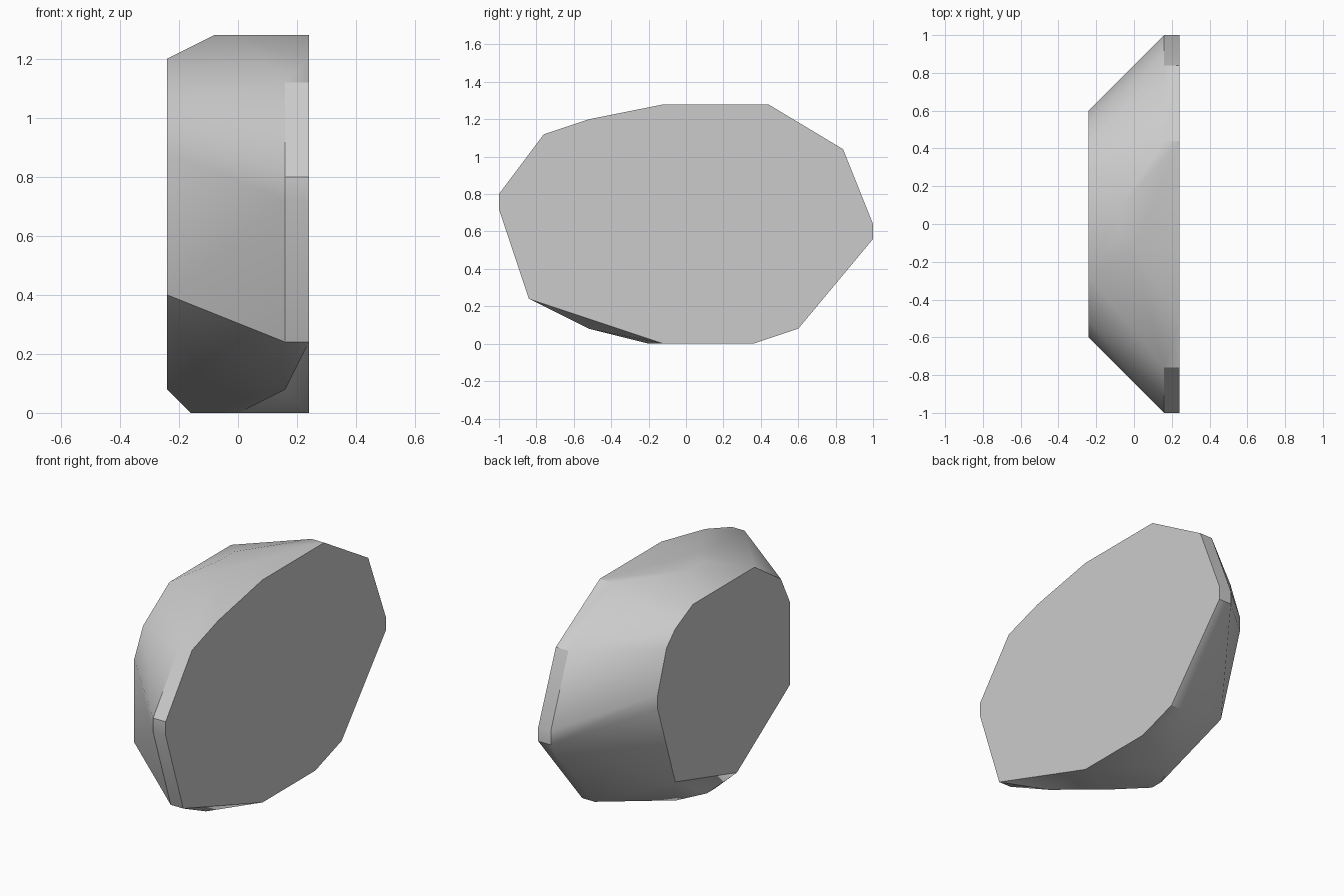
import bpy
import bmesh
import math

default_cube = bpy.data.objects.get("Cube")
if default_cube:
    bpy.data.objects.remove(default_cube, do_unlink=True)

# All profile points are counted in steps of this size
STEP = 0.04

# Wide flat face on the left side, as (y, z)
wide_face = [(-25, 20), (-25, 18), (-21, 6), (-3, 0), (9, 0), (15, 2),
             (25, 14), (25, 16), (21, 26), (11, 32), (-3, 32),
             (-13, 30), (-19, 28)]

# Rim behind the wide face, a thin band at the front, back and underside
rim = [(-25, 20), (-25, 18), (-21, 6), (-13, 2), (15, 2), (25, 14),
       (25, 16), (21, 26), (11, 32), (-19, 28)]

# Narrow flat face on the right side
narrow_face = [(-15, 22), (-15, 10), (-3, 2), (11, 6), (15, 18), (15, 20),
               (13, 26), (11, 28), (7, 30), (-7, 30), (-13, 26)]

# Loose corners of the top and the underside, as (x, y)
top_corners = [(-2, 2), (-2, -1), (0, -3)]
bottom_corners = [(-2, 5), (-4, 1), (-4, -1), (0, -5)]


def slice_at(x, profile):
    """Place a side profile at one x position."""
    return [(x, y, z) for y, z in profile]


def level_at(z, corners):
    """Place plan corners at one height."""
    return [(x, y, z) for x, y in corners]


def make_material(name, colour):
    material = bpy.data.materials.new(name)
    material.use_nodes = True
    material.diffuse_color = colour
    for node in material.node_tree.nodes:
        if node.type == 'BSDF_PRINCIPLED':
            node.inputs["Base Color"].default_value = colour
    return material


def make_hull(name, points, material):
    """Wrap the points in a closed convex body."""
    bm = bmesh.new()
    for point in points:
        bm.verts.new([STEP * value for value in point])
    result = bmesh.ops.convex_hull(bm, input=bm.verts[:])
    unused = [item for item in result["geom_interior"]
              if isinstance(item, bmesh.types.BMVert)]
    bmesh.ops.delete(bm, geom=unused, context='VERTS')

    # Merge the triangles of each flat side into one face
    bmesh.ops.dissolve_limit(bm, angle_limit=math.radians(0.5),
                             verts=bm.verts[:], edges=bm.edges[:])
    bmesh.ops.recalc_face_normals(bm, faces=bm.faces[:])

    mesh = bpy.data.meshes.new(name)
    bm.to_mesh(mesh)
    bm.free()
    mesh.materials.append(material)
    obj = bpy.data.objects.new(name, mesh)
    bpy.context.collection.objects.link(obj)
    return obj


# Faceted stone body
points = (slice_at(6, wide_face) + slice_at(4, rim) + slice_at(-6, narrow_face)
          + level_at(32, top_corners) + level_at(0, bottom_corners))
grey = make_material("light_grey", (0.6, 0.6, 0.6, 1))
body = make_hull("faceted_body", points, grey)

# Smooth shading with sharp edges kept
bpy.ops.object.select_all(action='DESELECT')
body.select_set(True)
bpy.context.view_layer.objects.active = body
bpy.ops.object.shade_smooth_by_angle(angle=math.radians(30))
